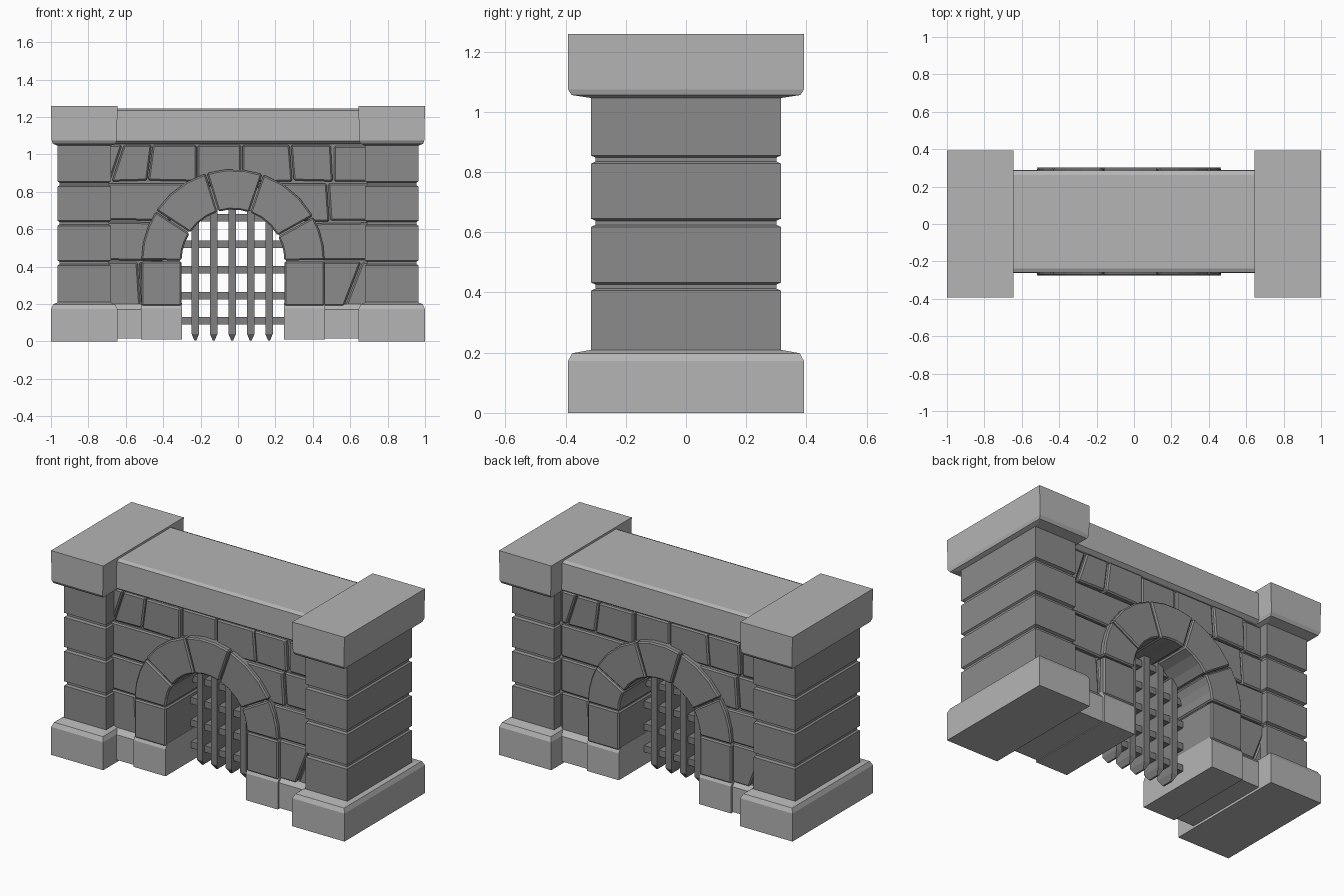
import bpy, bmesh
from math import cos, sin, radians

if "Cube" in bpy.data.objects:
    bpy.data.objects.remove(bpy.data.objects["Cube"])

CX, CY, CZ = -0.027, 0.013, 0.43      # opening centre, wall mid-depth, arch spring height
RI, RO = 0.275, 0.49                  # arch radii


def grey(name, v):
    m = bpy.data.materials.new(name)
    m.diffuse_color = (v, v, v, 1)
    m.use_nodes = True
    m.node_tree.nodes["Principled BSDF"].inputs["Base Color"].default_value = m.diffuse_color
    return m


DARK, LIGHT, IRON = grey("dark_stone", .26), grey("light_stone", .46), grey("iron", .22)


def finish(name, bm, mat, bevel=0):
    bmesh.ops.recalc_face_normals(bm, faces=bm.faces)
    me = bpy.data.meshes.new(name)
    bm.to_mesh(me)
    bm.free()
    me.materials.append(mat)
    ob = bpy.data.objects.new(name, me)
    bpy.context.collection.objects.link(ob)
    if bevel:
        m = ob.modifiers.new("chamfer", 'BEVEL')
        m.width, m.segments = bevel, 1
        m.limit_method, m.angle_limit = 'ANGLE', radians(40)
    return ob


def prism(name, pts, y0, y1, bevel=0.008):
    """Extrude an x-z outline from y0 to y1."""
    bm = bmesh.new()
    f = bm.faces.new([bm.verts.new((x, y0, z)) for x, z in pts])
    ext = bmesh.ops.extrude_face_region(bm, geom=[f])
    bmesh.ops.translate(bm, vec=(0, y1 - y0, 0),
                        verts=[v for v in ext["geom"] if isinstance(v, bmesh.types.BMVert)])
    return finish(name, bm, DARK, bevel)


def stack(name, cx, cy, rings, mat=LIGHT):
    """Rectangular rings (z, half x, half y) joined upward."""
    bm = bmesh.new()
    loops = [[bm.verts.new((cx + sx * hx, cy + sy * hy, z))
              for sx, sy in ((-1, -1), (1, -1), (1, 1), (-1, 1))] for z, hx, hy in rings]
    for a, b in zip(loops, loops[1:]):
        for i in range(4):
            j = (i + 1) % 4
            bm.faces.new((a[i], a[j], b[j], b[i]))
    bm.faces.new(loops[0])
    bm.faces.new(loops[-1])
    return finish(name, bm, mat)


def rect(x0, x1, z0, z1):
    return [(x0, z0), (x1, z0), (x1, z1), (x0, z1)]


def arc(r, a0, a1, n):
    return [(CX + r * cos(radians(a0 + (a1 - a0) * i / n)),
             CZ + r * sin(radians(a0 + (a1 - a0) * i / n))) for i in range(n + 1)]


# Corner pillars: plinth, four-course shaft, cap
for side, s in (("left", -1), ("right", 1)):
    cx = s * 0.822
    stack(side + "_plinth", cx, 0, [(0, .178, .392), (.172, .178, .392), (.198, .166, .378), (.21, .138, .312)])
    rings = [(.2, .142, .315)]
    for z in (.42, .632, .842):
        rings += [(z - .014, .142, .315), (z - .007, .132, .3), (z + .006, .132, .3), (z + .013, .142, .315)]
    stack(side + "_shaft", cx, 0, rings + [(1.06, .142, .315)], DARK)
    stack(side + "_cap", cx, 0, [(1.046, .14, .315), (1.056, .168, .38), (1.075, .174, .392), (1.258, .178, .392)])

# Lintel with chamfered long edges
stack("lintel", 0, CY, [(1.055, .68, .25), (1.07, .68, .272), (1.235, .68, .272), (1.245, .68, .25)])

# Recessed core filling the joints
core = [(-.7, .02), (CX - .285, .02)] + arc(.285, 180, 0, 16) + [(CX + .285, .02), (.7, .02), (.7, 1.1), (-.7, 1.1)]
prism("wall_core", core, CY - .235, CY + .235, 0)

# Facing stones: outlines seen from the front, turned round for the back
stones = [
    [(-.72, .855), (-.685, .855), (-.62, 1.05), (-.72, 1.05)],
    [(-.675, .855), (-.487, .86), (-.462, 1.05), (-.61, 1.05)],
    [(-.48, .86), (-.223, .855), (-.223, 1.05), (-.455, 1.05)],
    rect(-.216, .016, .845, 1.05),
    [(.024, .85), (.29, .855), (.275, 1.05), (.024, 1.05)],
    [(.298, .86), (.506, .855), (.496, 1.05), (.283, 1.05)],
    rect(.514, .72, .855, 1.045),
    [(-.72, .65), (-.36, .645), (-.13, .845), (-.72, .845)],
    [(.31, .645), (.488, .64), (.474, .845), (.08, .845)],
    [(.495, .645), (.72, .645), (.72, .845), (.482, .845)],
    [(-.72, .435), (-.4, .43), (-.4, .635), (-.72, .64)],
    [(.35, .435), (.72, .435), (.72, .635), (.33, .63)],
    [(-.72, .19), (-.523, .19), (-.538, .425), (-.72, .425)],
    [(-.516, .19), (-.4, .19), (-.4, .425), (-.531, .42)],
    [(.35, .19), (.567, .19), (.657, .425), (.35, .425)],
    [(.576, .19), (.72, .19), (.72, .425), (.666, .425)],
]
for i, pts in enumerate(stones):
    d = .25 + .006 * (i % 3)
    prism("front_stone", pts, CY - d, CY)
    prism("back_stone", [(2 * CX - x, z) for x, z in pts], CY, CY + d)

# Arch voussoirs
cuts = (0, 29, 71, 107, 147, 180)
for a, b in zip(cuts, cuts[1:]):
    prism("arch_stone", arc(RO, a + .5, b - .5, 3) + arc(RI, b - .7, a + .7, 3), CY - .288, CY + .288)

# Jambs and low plinths beside the opening
for s in (-1, 1):
    x0, x1 = sorted((CX + s * RI, CX + s * RO))
    prism("jamb", rect(x0, x1, .19, .427), CY - .286, CY + .286)
    stack("jamb_plinth", (x0 + x1) / 2, CY,
          [(.01, .109, .289), (.175, .109, .289), (.205, .109, .272)])
    stack("wall_plinth", CX + s * .58, CY, [(.015, .12, .276), (.17, .12, .276), (.2, .12, .25)])

# Portcullis: deep pointed uprights and crossbars
for x in (-.228, -.13, -.031, .068, .166):
    top = CZ + (RI ** 2 - (x - CX) ** 2) ** .5 + .02
    stack("upright_bar", x, CY, [(.004, .005, .035), (.04, .02, .06), (top, .02, .06)], IRON)
for z in (.11, .245, .383, .52, .66):
    w = RI + .01 if z < .5 else (RI ** 2 - (z - CZ) ** 2) ** .5 + .02
    stack("crossbar", CX, CY, [(z - .02, w, .042), (z + .02, w, .042)], IRON)
